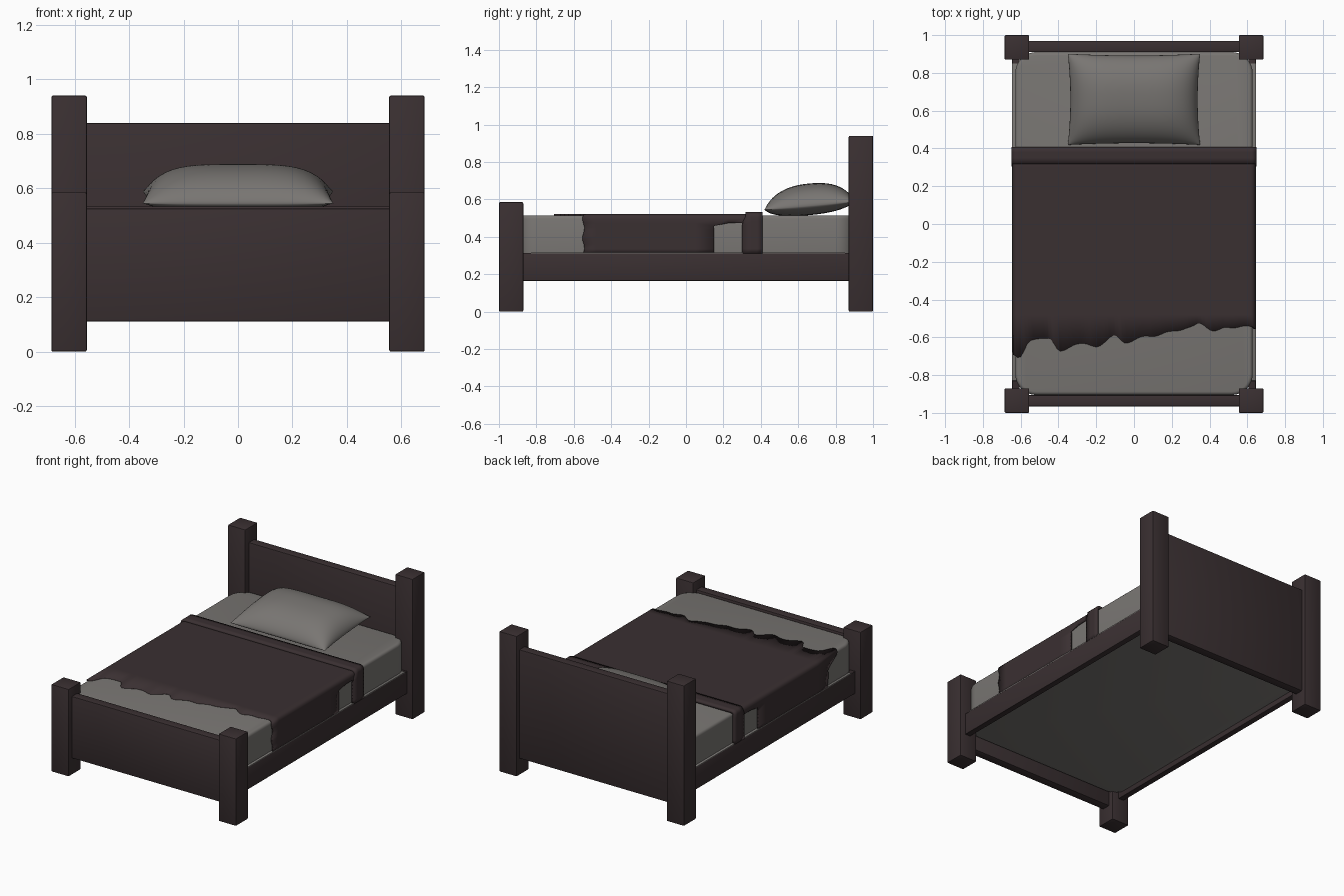
import bpy, bmesh, math
from mathutils import Vector

if "Cube" in bpy.data.objects:
    bpy.data.objects.remove(bpy.data.objects["Cube"])


def material(name, rgb):
    m = bpy.data.materials.new(name)
    m.diffuse_color = (*rgb, 1)
    m.use_nodes = True
    m.node_tree.nodes["Principled BSDF"].inputs["Base Color"].default_value = m.diffuse_color
    return m


WOOD = material("dark brown", (0.042, 0.029, 0.031))
LINEN = material("warm grey linen", (0.19, 0.18, 0.17))


def finish(name, bm, mat, angle=35):
    bmesh.ops.recalc_face_normals(bm, faces=bm.faces)
    me = bpy.data.meshes.new(name)
    bm.to_mesh(me)
    bm.free()
    ob = bpy.data.objects.new(name, me)
    bpy.context.collection.objects.link(ob)
    me.materials.append(mat)
    bpy.ops.object.select_all(action='DESELECT')
    ob.select_set(True)
    bpy.context.view_layer.objects.active = ob
    bpy.ops.object.shade_smooth_by_angle(angle=math.radians(angle))
    return ob


def box_mesh(lo, hi):
    bm = bmesh.new()
    bmesh.ops.create_cube(bm, size=1)
    for v in bm.verts:
        v.co = Vector([(a + b) / 2 + c * (b - a) for a, b, c in zip(lo, hi, v.co)])
    return bm


def box(name, lo, hi, mat=WOOD, bevel=0.006):
    bm = box_mesh(lo, hi)
    bmesh.ops.bevel(bm, geom=bm.edges[:], offset=bevel, segments=2, profile=0.5, affect='EDGES')
    return finish(name, bm, mat)


# Posts and side rails, mirrored left and right
for s, side in ((-1, "left"), (1, "right")):
    def span(a, b):
        return sorted((s * a, s * b))
    x0, x1 = span(0.555, 0.685)
    box(side + "_foot_post", (x0, -1, 0), (x1, -0.87, 0.585))
    box(side + "_head_post", (x0, 0.87, 0), (x1, 1, 0.94))
    x0, x1 = span(0.605, 0.645)
    box(side + "_side_rail", (x0, -0.88, 0.165), (x1, 0.88, 0.313), bevel=0.003)
    box(side + "_sheet_ledge", (x0, -0.83, 0.311), (x1, 0.85, 0.317), LINEN, 0.001)

# End boards
box("footboard", (-0.565, -0.965, 0.11), (0.565, -0.905, 0.525))
box("headboard", (-0.565, 0.91, 0.11), (0.565, 0.97, 0.84))

# Mattress: rounded corners in plan, then softened rims
bm = box_mesh((-0.628, -0.905, 0.2), (0.628, 0.91, 0.515))
upright = [e for e in bm.edges if abs(e.verts[0].co.z - e.verts[1].co.z) > 0.1]
bmesh.ops.bevel(bm, geom=upright, offset=0.11, segments=8, profile=0.5, affect='EDGES')
rim = [e for e in bm.edges if abs(e.verts[0].co.z - e.verts[1].co.z) < 0.01]
bmesh.ops.bevel(bm, geom=rim, offset=0.018, segments=3, profile=0.5, affect='EDGES')
finish("mattress", bm, LINEN)

# Torn foot edge of the blanket as (x, y) points
TORN = [(-0.65, -0.69), (-0.61, -0.705), (-0.55, -0.62), (-0.45, -0.60), (-0.39, -0.68),
        (-0.3, -0.63), (-0.21, -0.65), (-0.1, -0.595), (-0.05, -0.625), (0.1, -0.59),
        (0.3, -0.55), (0.35, -0.525), (0.43, -0.57), (0.5, -0.545), (0.65, -0.545)]


def torn_y(x, z):
    for (xa, ya), (xb, yb) in zip(TORN, TORN[1:]):
        if xa <= x <= xb:
            t = (x - xa) / (xb - xa)
            t = t * t * (3 - 2 * t)
            y = ya + (yb - ya) * t + 0.006 * math.sin(45 * x)
            break
    # the hanging sides are torn back a little
    if z < 0.51:
        y += (0.10 if x < 0 else 0.0) * min(1, (0.51 - z) / 0.08) + 0.006 * math.sin(60 * z)
    return y


def drape(name, half, top, front, rows, thickness, holes=False):
    """Cloth hanging over both sides; rows are fixed y positions behind the front edge."""
    right = [(half, 0.312 + i * (top - 0.025 - 0.312) / 8) for i in range(9)]
    right += [(half - 0.025 * (1 - math.cos(a)), top - 0.025 + 0.025 * math.sin(a))
              for a in (math.pi / 6, math.pi / 3, math.pi / 2)]
    n = 70
    flat = [((half - 0.025) * (1 - 2 * i / n), top) for i in range(1, n)]
    profile = right + flat + [(-x, z) for x, z in reversed(right)]
    bm = bmesh.new()
    grid = [[bm.verts.new((x, y, z)) for y in [front(x, z)] + rows] for x, z in profile]
    for a, b in zip(grid, grid[1:]):
        for j in range(len(rows)):
            f = bm.faces.new((a[j], b[j], b[j + 1], a[j + 1]))
    if holes:
        gone = [f for f in bm.faces if 0.15 < f.calc_center_median().y < 0.30
                and f.calc_center_median().z < 0.463]
        bmesh.ops.delete(bm, geom=gone, context='FACES')
        for v in bm.verts:  # slanted top of the hole
            if abs(v.co.y - 0.15) < 0.001 and 0.44 < v.co.z < 0.48:
                v.co.z -= 0.015
    ob = finish(name, bm, WOOD, 50)
    mod = ob.modifiers.new("thickness", 'SOLIDIFY')
    mod.thickness = thickness
    mod.offset = -1
    return ob


# Blanket with a hole on each side, and its folded-back band
drape("blanket", 0.643, 0.521, torn_y, [-0.48, -0.3, -0.1, 0.05, 0.15, 0.225, 0.30, 0.40],
      0.01, holes=True)
drape("blanket_fold", 0.648, 0.532, lambda x, z: 0.318 if z > 0.5 else 0.305,
      [0.35, 0.38, 0.408], 0.018)

# Pillow: two domed grids sharing a rim, tilted up towards the headboard
bm = bmesh.new()
N = 28
for side in (1, -1):
    grid = []
    for i in range(N + 1):
        row = []
        for j in range(N + 1):
            u = math.sin(math.pi / 2 * (2 * i / N - 1))
            v = math.sin(math.pi / 2 * (2 * j / N - 1))
            dome = max(0, (1 - u ** 4) * (1 - abs(v) ** 2.4)) ** 0.6
            x = 0.337 * u * (1 + 0.04 * v * v)
            y = 0.66 + 0.232 * v * (1 + 0.04 * u * u)
            z = 0.566 + 0.022 * v + side * dome * (0.119 if side > 0 else 0.05)
            row.append(bm.verts.new((x, y, z)))
        grid.append(row)
    for a, b in zip(grid, grid[1:]):
        for j in range(N):
            bm.faces.new((a[j], b[j], b[j + 1], a[j + 1]))
bmesh.ops.remove_doubles(bm, verts=bm.verts, dist=0.0005)
finish("pillow", bm, LINEN, 60)
